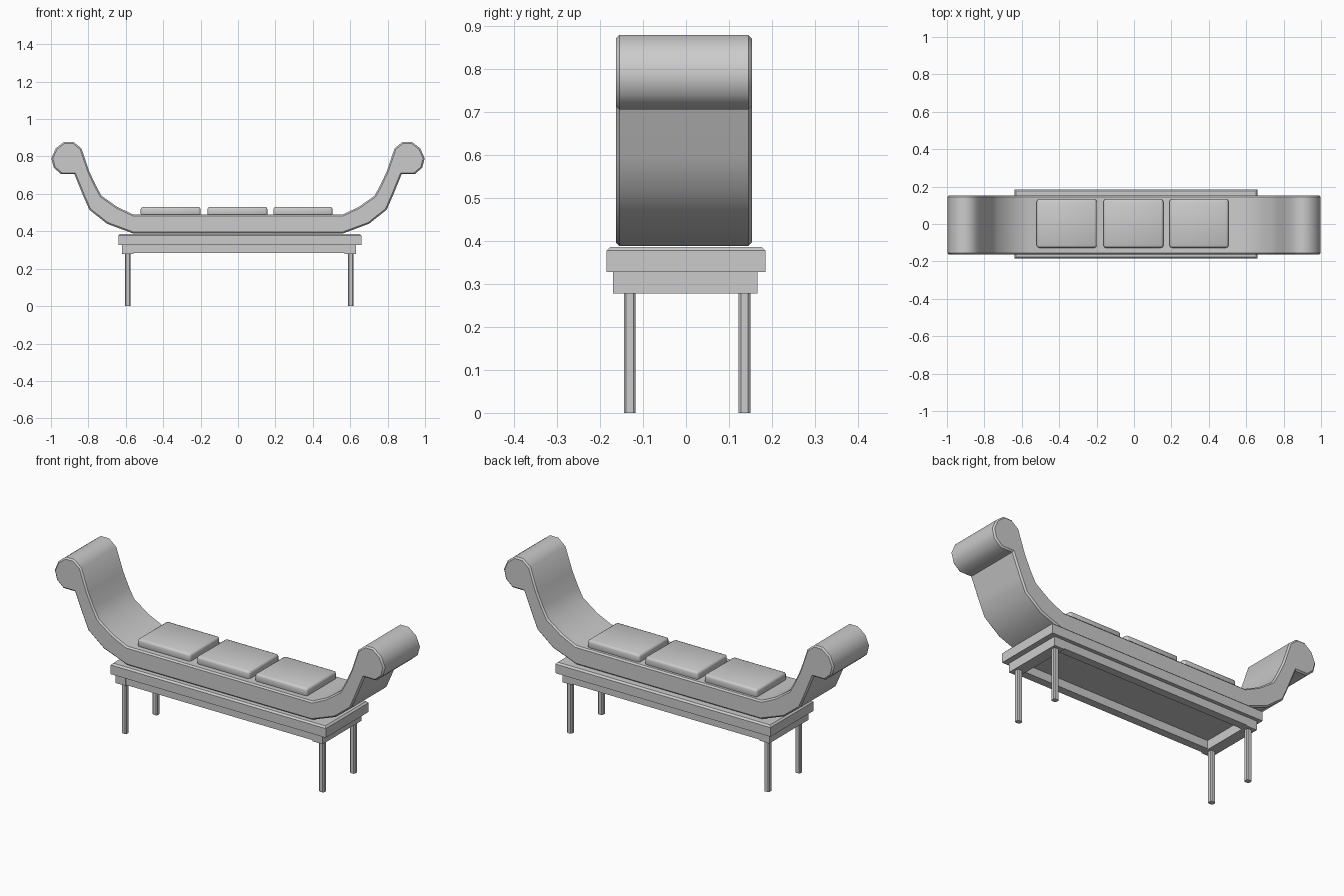
import bpy, bmesh
from math import radians

cube = bpy.data.objects.get("Cube")
if cube:
    bpy.data.objects.remove(cube, do_unlink=True)

grey = bpy.data.materials.new("plain grey")
grey.use_nodes = True
grey.diffuse_color = (0.6, 0.6, 0.6, 1)
grey.node_tree.nodes["Principled BSDF"].inputs["Base Color"].default_value = (0.6, 0.6, 0.6, 1)


def finish(name, bm, smooth=None):
    bmesh.ops.recalc_face_normals(bm, faces=bm.faces)
    mesh = bpy.data.meshes.new(name)
    bm.to_mesh(mesh)
    bm.free()
    mesh.materials.append(grey)
    obj = bpy.data.objects.new(name, mesh)
    bpy.context.collection.objects.link(obj)
    if smooth:
        bpy.ops.object.select_all(action='DESELECT')
        obj.select_set(True)
        bpy.context.view_layer.objects.active = obj
        bpy.ops.object.shade_smooth_by_angle(angle=radians(smooth))
    return obj


def box(name, low, high, bevel=0.0, pick=lambda e: True, segments=1, smooth=None):
    bm = bmesh.new()
    bmesh.ops.create_cube(bm, size=1)
    for v in bm.verts:
        for i in range(3):
            v.co[i] = low[i] if v.co[i] < 0 else high[i]
    if bevel:
        bmesh.ops.bevel(bm, geom=[e for e in bm.edges if pick(e)], offset=bevel,
                        segments=segments, profile=0.5, affect='EDGES')
    return finish(name, bm, smooth)


def upright(e):
    return abs(e.verts[0].co.z - e.verts[1].co.z) > 0.01


# Scrolled seat: half profile, mirrored and extruded across the depth
half = [(0.56, 0.388), (0.70, 0.44), (0.795, 0.515), (0.83, 0.595), (0.875, 0.705),
        (0.945, 0.705), (0.985, 0.74), (0.998, 0.79), (0.975, 0.843), (0.93, 0.878),
        (0.88, 0.878), (0.837, 0.843), (0.795, 0.72), (0.76, 0.645), (0.73, 0.59),
        (0.645, 0.53), (0.56, 0.49)]
profile = half + [(-x, z) for x, z in reversed(half)]
front, back = -0.163, 0.153
bm = bmesh.new()
cap = bm.faces.new([bm.verts.new((x, front, z)) for x, z in profile])
side = bmesh.ops.extrude_face_region(bm, geom=[cap])["geom"]
for v in side:
    if isinstance(v, bmesh.types.BMVert):
        v.co.y = back
bmesh.ops.recalc_face_normals(bm, faces=bm.faces)
rim = [e for e in bm.edges if abs(e.verts[0].co.y - e.verts[1].co.y) < 0.001]
bmesh.ops.bevel(bm, geom=rim, offset=0.008, segments=1, affect='EDGES')
finish("scrolled_seat", bm, 42)

# Three cushions, rounded round the top
for name, x0, x1 in (("right_cushion", -0.52, -0.2), ("middle_cushion", -0.163, 0.157),
                     ("left_cushion", 0.19, 0.505)):
    box(name, (x0, -0.127, 0.48), (x1, 0.132, 0.53), 0.012, segments=2, smooth=50)

# Bench top with chamfered upper rim
box("bench_top", (-0.64, -0.185, 0.327), (0.66, 0.185, 0.386), 0.009,
    lambda e: all(v.co.z > 0.35 for v in e.verts))

# Apron: long rails between deeper end rails
for name, y0, y1 in (("front_rail", -0.168, -0.125), ("back_rail", 0.122, 0.165)):
    box(name, (-0.56, y0, 0.283), (0.57, y1, 0.33))
for name, x0, x1 in (("right_end_rail", -0.62, -0.56), ("left_end_rail", 0.57, 0.63)):
    box(name, (x0, -0.17, 0.278), (x1, 0.166, 0.33))

# Slim legs with chamfered corners
for side_name, x in (("right", -0.59), ("left", 0.603)):
    for end_name, y in (("front", -0.131), ("back", 0.136)):
        box(f"{end_name}_{side_name}_leg", (x - 0.0145, y - 0.0135, 0),
            (x + 0.0145, y + 0.0135, 0.285), 0.005, upright)
